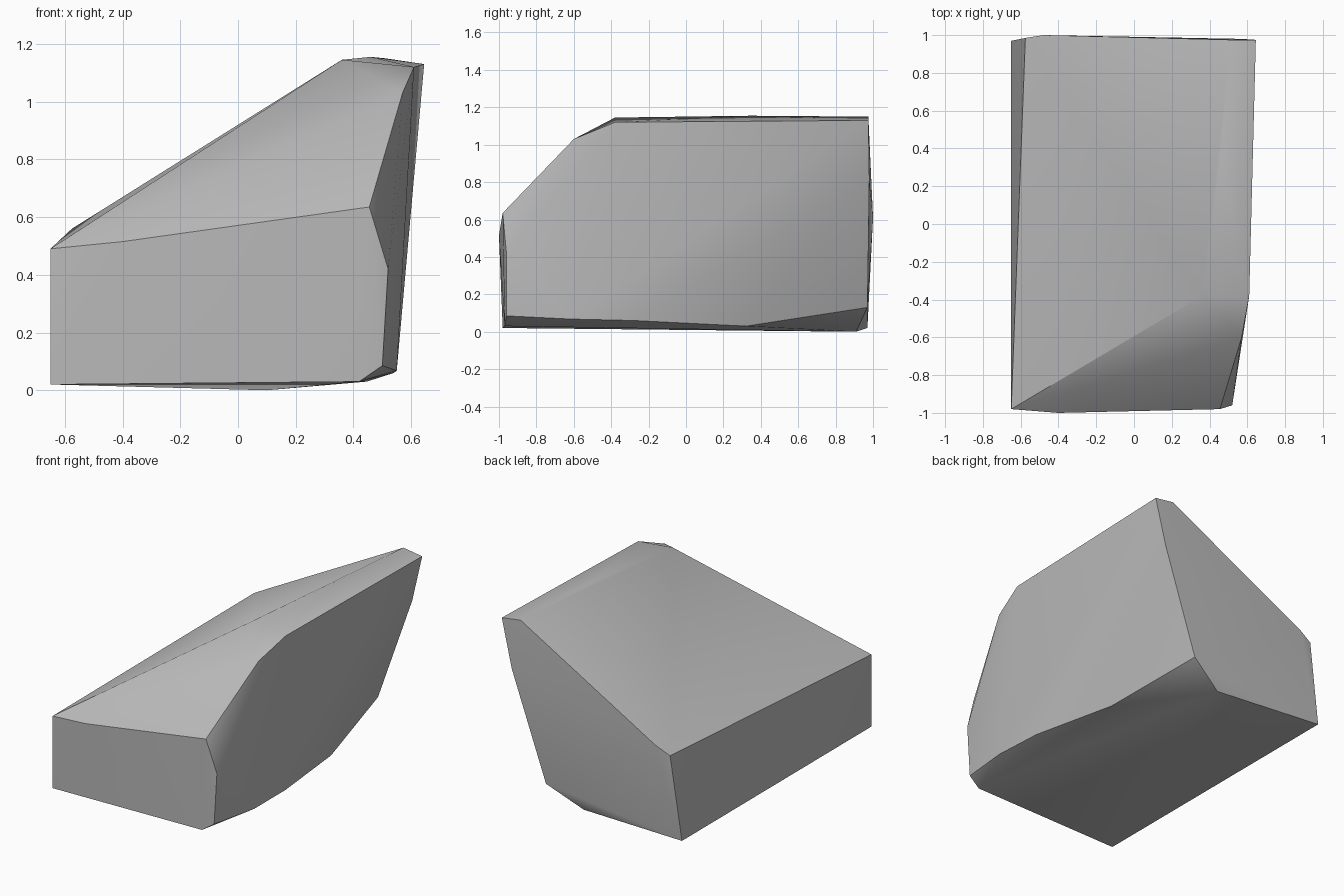
import bpy
import bmesh
import math

cube = bpy.data.objects.get("Cube")
if cube:
    bpy.data.objects.remove(cube, do_unlink=True)

# One plain stone grey
stone = bpy.data.materials.new("stone_grey")
stone.use_nodes = True
grey = (0.5, 0.5, 0.5, 1)
stone.diffuse_color = grey
stone.node_tree.nodes["Principled BSDF"].inputs["Base Color"].default_value = grey

# Corners of the chiselled rock, grouped by side
front_face = [(-.65, -.98, .02), (-.65, -.98, .49), (-.4, -1, .515), (.455, -.98, .635),
              (.52, -.96, .42), (.5, -.96, .085), (.42, -.97, .03)]
top_slope = [(.36, -.38, 1.145), (.57, -.6, 1.03), (.61, -.38, 1.12),
             (.46, .35, 1.155), (.51, .975, 1.15), (.645, .975, 1.13)]
back_face = [(-.65, .97, .02), (-.575, .985, .56), (-.48, 1, .61),
             (.57, .98, .82), (.33, .97, .13)]
lower_edge = [(.1, .91, 0), (.447, .32, .03), (.54, -.28, .06), (.55, -.62, .068)]

# Rock: hull around the corners, with near-flat facets blended smoothly
bm = bmesh.new()
for corner in front_face + top_slope + back_face + lower_edge:
    bm.verts.new(corner)
hull = bmesh.ops.convex_hull(bm, input=bm.verts)
loose = {g for g in hull["geom_interior"] if isinstance(g, bmesh.types.BMVert)}
bmesh.ops.delete(bm, geom=list(loose), context="VERTS")
bmesh.ops.recalc_face_normals(bm, faces=bm.faces)

mesh = bpy.data.meshes.new("rock")
bm.to_mesh(mesh)
bm.free()
mesh.materials.append(stone)
rock = bpy.data.objects.new("rock", mesh)
bpy.context.collection.objects.link(rock)

bpy.ops.object.select_all(action="DESELECT")
rock.select_set(True)
bpy.context.view_layer.objects.active = rock
bpy.ops.object.shade_smooth_by_angle(angle=math.radians(30))
